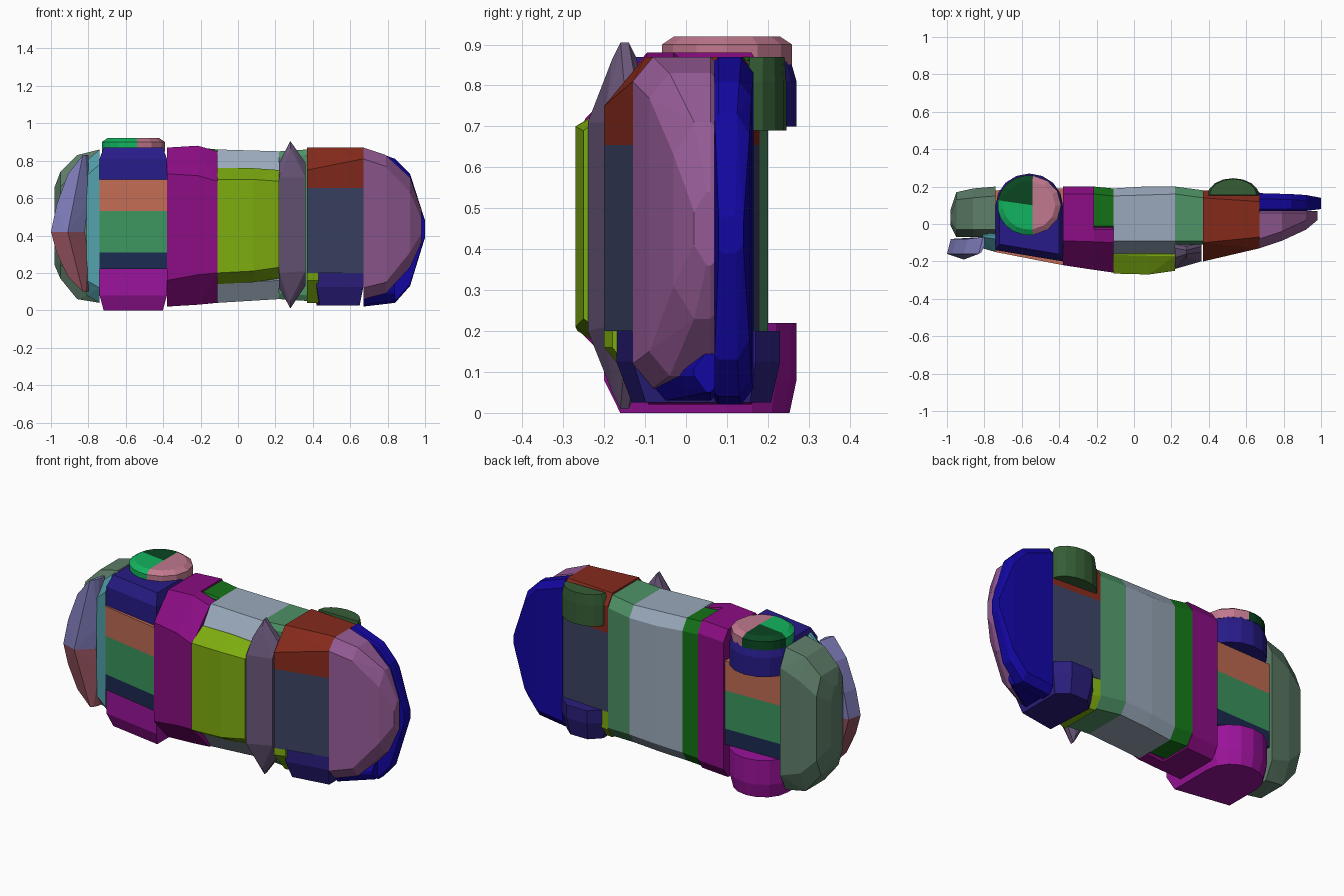
import bpy
import bmesh
from math import cos, sin, radians

default = bpy.data.objects.get("Cube")
if default:
    bpy.data.objects.remove(default)


def hull(name, colour, points):
    """Faceted convex solid wrapped around the points."""
    bm = bmesh.new()
    for p in points:
        bm.verts.new(p)
    bmesh.ops.remove_doubles(bm, verts=bm.verts, dist=0.001)
    result = bmesh.ops.convex_hull(bm, input=bm.verts)
    loose = {v for v in result["geom_interior"] + result["geom_unused"]
             if isinstance(v, bmesh.types.BMVert) and not v.link_faces}
    bmesh.ops.delete(bm, geom=list(loose), context="VERTS")
    bmesh.ops.dissolve_limit(bm, angle_limit=radians(1), verts=bm.verts, edges=bm.edges)
    bmesh.ops.recalc_face_normals(bm, faces=bm.faces)
    mesh = bpy.data.meshes.new(name)
    bm.to_mesh(mesh)
    bm.free()
    obj = bpy.data.objects.new(name, mesh)
    bpy.context.collection.objects.link(obj)
    rgba = [c ** 2.2 for c in colour] + [1]
    mat = bpy.data.materials.new(name + "_paint")
    mat.use_nodes = True
    mat.diffuse_color = rgba
    mat.node_tree.nodes["Principled BSDF"].inputs["Base Color"].default_value = rgba
    mesh.materials.append(mat)


def ring(x, y, z, front=(.1, .12), back=(.04, .06), low=True, high=True):
    """Body cross-section at x, with chamfered corners on the chosen ends."""
    points = []
    for edge, on, sign in ((z[0], low, 1), (z[1], high, -1)):
        for yy, (dy, dz), inward in ((y[0], front, 1), (y[1], back, -1)):
            if on:
                points += [(x, yy, edge + sign * dz), (x, yy + inward * dy, edge)]
            else:
                points.append((x, yy, edge))
    return points


def slab(name, colour, outline, inner, outer, bevel, shrink):
    """Outline raised from inner to outer, with a sloped rim at the outer end."""
    cx = sum(p[0] for p in outline) / len(outline)
    cy = sum(p[1] for p in outline) / len(outline)
    rim = outer - bevel if outer > inner else outer + bevel
    points = [(x, y, z) for z in (inner, rim) for x, y in outline]
    points += [(cx + (x - cx) * shrink, cy + (y - cy) * shrink, outer) for x, y in outline]
    hull(name, colour, points)


def arc(cx, cy, rx, ry, start, end, steps):
    angles = [radians(start + (end - start) * i / steps) for i in range(steps + 1)]
    return [(cx + rx * cos(a), cy + ry * sin(a)) for a in angles]


# Spoiler halves, tapering away from the middle
for name, colour, side in (("spoiler_left", (.5, .49, .73), .41),
                           ("spoiler_right", (.55, .31, .35), -.32)):
    points = []
    for t, x0, x1 in ((0, -1, -.82), (.35, -.97, -.8), (.75, -.91, -.8), (1, -.83, -.8)):
        mid = (x0 + x1) / 2
        z = .42 + side * t
        points += [(x0, -.16, z), (x0 + .02, -.08, z), (x1, -.07, z),
                   (x1, -.12, z), (mid, -.19 + .04 * t, z)]
    hull(name, colour, points)

# Tail and rear window strip
hull("tail", (.37, .49, .41),
     ring(-.74, (-.07, .2), (.04, .86), (.04, .06), (.05, .1))
     + ring(-.86, (-.07, .19), (.06, .83), (.04, .08), (.05, .12))
     + ring(-.95, (-.07, .17), (.17, .74), (.04, .08), (.04, .1))
     + ring(-.98, (-.01, .08), (.24, .66), (.03, .08), (.03, .08)))
hull("rear_strip", (.33, .63, .67),
     ring(-.74, (-.15, -.05), (.04, .86), (.07, .08), (.01, .01))
     + ring(-.81, (-.13, -.05), (.08, .8), (.06, .08), (.01, .01)))

# Rear deck panels between the wheels
for name, colour, z in (("deck_left", (.75, .42, .33), (.53, .7)),
                        ("deck_middle", (.24, .58, .37), (.31, .53)),
                        ("deck_right", (.13, .18, .32), (.22, .31))):
    hull(name, colour, ring(-.74, (-.15, .18), z, low=False, high=False)
         + ring(-.38, (-.22, .19), z, low=False, high=False))

# Rear quarters, each carrying its wheel
quarter = [(-.74, -.14), (-.38, -.2)] + arc(-.56, .1, .18, .17, 0, 180, 8)
slab("rear_quarter_left", (.17, .13, .53), quarter, .7, .87, .06, .88)
slab("rear_quarter_right", (.6, .1, .6), quarter, .22, 0, .08, .88)

# Left rear wheel cap in three sectors
for name, colour, start, end in (("cap_front", (.75, .47, .55), -83, 83),
                                 ("cap_bottom", (.07, .28, .15), 83, 170),
                                 ("cap_top", (.1, .7, .37), 170, 277)):
    wide = arc(-.56, .1, .17, .16, start, end, 6)
    narrow = arc(-.56, .1, .14, .13, start, end, 6)
    inner_edge = [(-.54, .1)]
    hull(name, colour, [(x, y, z) for z in (.85, .9) for x, y in wide + inner_edge]
         + [(x, y, .92) for x, y in narrow + inner_edge])

# Cabin slices
hull("rear_pillar", (.54, .08, .51),
     ring(-.38, (-.22, .2), (.02, .87), (.13, .14))
     + ring(-.215, (-.245, .2), (.03, .88), (.15, .16)))
hull("rear_roof", (.54, .08, .51),
     ring(-.215, (-.245, -.02), (.03, .88), (.15, .16), (.01, .01))
     + ring(-.11, (-.26, -.02), (.04, .85), (.16, .16), (.01, .01)))
hull("rear_sill", (.11, .45, .12),
     ring(-.215, (-.02, .2), (.04, .87), (.01, .01))
     + ring(-.11, (-.02, .19), (.04, .86), (.01, .01)))
hull("cabin", (.6, .66, .73),
     ring(-.11, (-.16, .19), (.04, .86), (.07, .1))
     + ring(.05, (-.16, .2), (.05, .85), (.07, .1))
     + ring(.22, (-.16, .2), (.06, .85), (.07, .1)))
hull("roof", (.49, .67, .09),
     ring(-.11, (-.265, -.15), (.14, .76), (.1, .06), (.01, .01))
     + ring(.08, (-.27, -.15), (.15, .76), (.1, .06), (.01, .01))
     + ring(.22, (-.25, -.15), (.17, .75), (.08, .06), (.01, .01)))

# Windscreen with mirror tips, and the floor behind it
hull("windscreen", (.41, .34, .47),
     ring(.22, (-.24, -.11), (.12, .79), (.06, .08), (.02, .05))
     + ring(.28, (-.18, -.12), (.01, .905), (.02, .04), (.02, .04))
     + ring(.36, (-.2, -.1), (.13, .79), (.05, .08), (.02, .05)))
hull("front_sill", (.31, .57, .4),
     ring(.22, (-.11, .2), (.06, .85), (.02, .03))
     + ring(.37, (-.11, .18), (.05, .86), (.02, .03)))

# Bonnet and front quarters
hull("bonnet", (.24, .27, .39),
     ring(.37, (-.2, .18), (.2, .655), low=False, high=False)
     + ring(.67, (-.13, .16), (.2, .655), low=False, high=False))
hull("front_quarter_left", (.52, .18, .13),
     ring(.37, (-.2, .18), (.655, .87), low=False)
     + ring(.67, (-.13, .16), (.655, .87), (.06, .06), low=False))
hull("front_quarter_edge", (.49, .67, .09),
     ring(.37, (-.2, .18), (.04, .2), high=False)
     + ring(.43, (-.18, .17), (.04, .2), high=False))
slab("front_quarter_right", (.18, .14, .48),
     [(.42, -.17), (.67, -.13), (.67, .17), (.6, .23), (.47, .23), (.4, .16)],
     .2, .025, .1, .85)
slab("front_wheel_left", (.22, .37, .22),
     arc(.53, .15, .14, .095, 0, 180, 8), .69, .87, .06, .9)

# Nose, upper shell and lower bumper
hull("nose", (.58, .36, .58),
     ring(.67, (-.13, .07), (.06, .87), (.05, .06), (.01, .01))
     + ring(.79, (-.09, .07), (.09, .83), (.05, .06), (.01, .01))
     + ring(.92, (-.03, .07), (.23, .71), (.05, .08), (.01, .01))
     + ring(.98, (.02, .07), (.36, .54), (.03, .05), (.01, .01)))
hull("bumper", (.1, .06, .63),
     ring(.67, (.07, .165), (.02, .87), (.01, .01), (.03, .04))
     + ring(.84, (.07, .16), (.04, .81), (.01, .01), (.03, .04))
     + ring(.92, (.07, .155), (.13, .73), (.01, .01), (.03, .05))
     + ring(1, (.08, .14), (.39, .48), (.01, .01), (.02, .02)))
hull("bumper_corner", (.1, .06, .63),
     ring(.67, (-.1, .07), (.03, .15), (.05, .06), (.01, .01))
     + ring(.84, (.02, .07), (.05, .15), (.03, .06), (.01, .01)))
